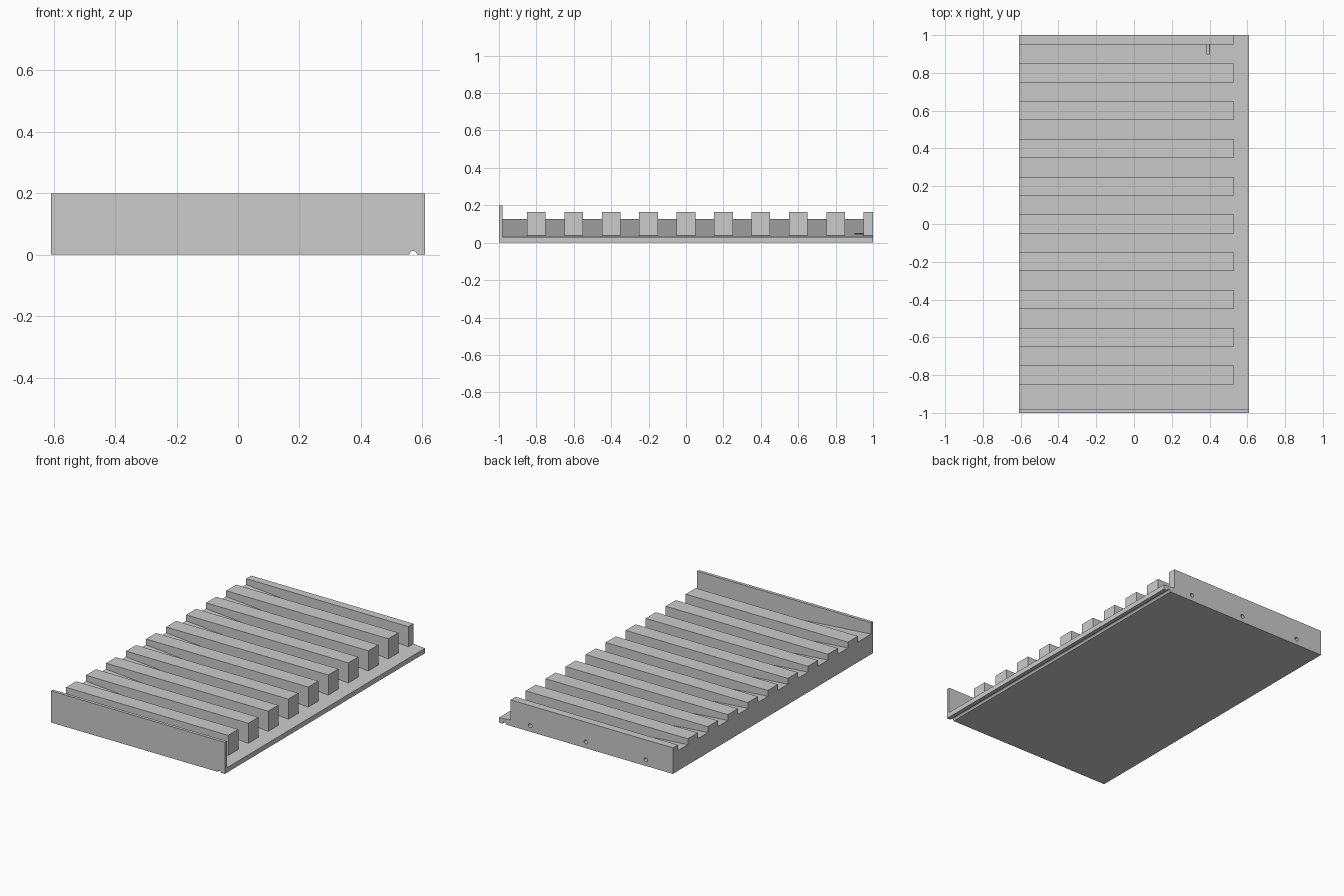
import bpy, bmesh, math
from mathutils import Vector

cube = bpy.data.objects.get("Cube")
if cube:
    bpy.data.objects.remove(cube, do_unlink=True)

HALF = 0.608          # half width in x
RIB_END = 0.527       # where the ribs stop
RIB_TOP = 0.165
HIGH, LOW = 0.128, 0.031   # sloped floor heights
BORE = 0.0125
PANEL_BACK = -0.98

grey = bpy.data.materials.new("plain grey")
grey.use_nodes = True
colour = (0.6, 0.6, 0.6, 1)
grey.diffuse_color = colour
grey.node_tree.nodes["Principled BSDF"].inputs["Base Color"].default_value = colour


def floor_height(x):
    return HIGH + (LOW - HIGH) * (x + HALF) / (2 * HALF)


def prism(name, profile, y0, y1):
    """Extrude an x-z profile from y0 to y1."""
    bm = bmesh.new()
    face = bm.faces.new([bm.verts.new((x, y0, z)) for x, z in profile])
    out = bmesh.ops.extrude_face_region(bm, geom=[face])
    moved = [v for v in out["geom"] if isinstance(v, bmesh.types.BMVert)]
    bmesh.ops.translate(bm, verts=moved, vec=Vector((0, y1 - y0, 0)))
    bmesh.ops.recalc_face_normals(bm, faces=bm.faces)
    mesh = bpy.data.meshes.new(name)
    bm.to_mesh(mesh)
    bm.free()
    mesh.materials.append(grey)
    obj = bpy.data.objects.new(name, mesh)
    bpy.context.collection.objects.link(obj)
    return obj


def circle(x, z, r, start, end, steps):
    return [(x + r * math.cos(a), z + r * math.sin(a))
            for a in (start + (end - start) * i / steps for i in range(steps + 1))]


# Underside edge with a half-round drip groove near the open side
underside = [(-HALF, 0)] + circle(0.57, 0, BORE, math.pi, 0, 10) + [(HALF, 0)]

# Sloped base and front panel
base = prism("sloped_base", underside + [(HALF, LOW), (-HALF, HIGH)], PANEL_BACK, 1)
prism("front_panel", underside + [(HALF, 0.2), (-HALF, 0.2)], -1, PANEL_BACK)

# Level ribs sitting on the slope, the last one half width at the back
rib_profile = [(-HALF, HIGH), (RIB_END, floor_height(RIB_END)),
               (RIB_END, RIB_TOP), (-HALF, RIB_TOP)]
for i in range(10):
    y = -0.8 + 0.2 * i
    rib = prism(f"rib_{i + 1}", rib_profile, y - 0.05, min(y + 0.05, 1))

# Three blind holes bored into the back
for i, x in enumerate((0.39, 0.0, -0.42)):
    ring = circle(x, 0.039, BORE, 0, 2 * math.pi, 20)[:-1]
    cutter = prism(f"hole_cutter_{i + 1}", ring, 0.9, 1.05)
    cutter.hide_render = True
    cutter.hide_viewport = True
    for part in (base, rib) if i == 0 else (base,):
        cut = part.modifiers.new("back_hole", 'BOOLEAN')
        cut.operation = 'DIFFERENCE'
        cut.solver = 'EXACT'
        cut.object = cutter
